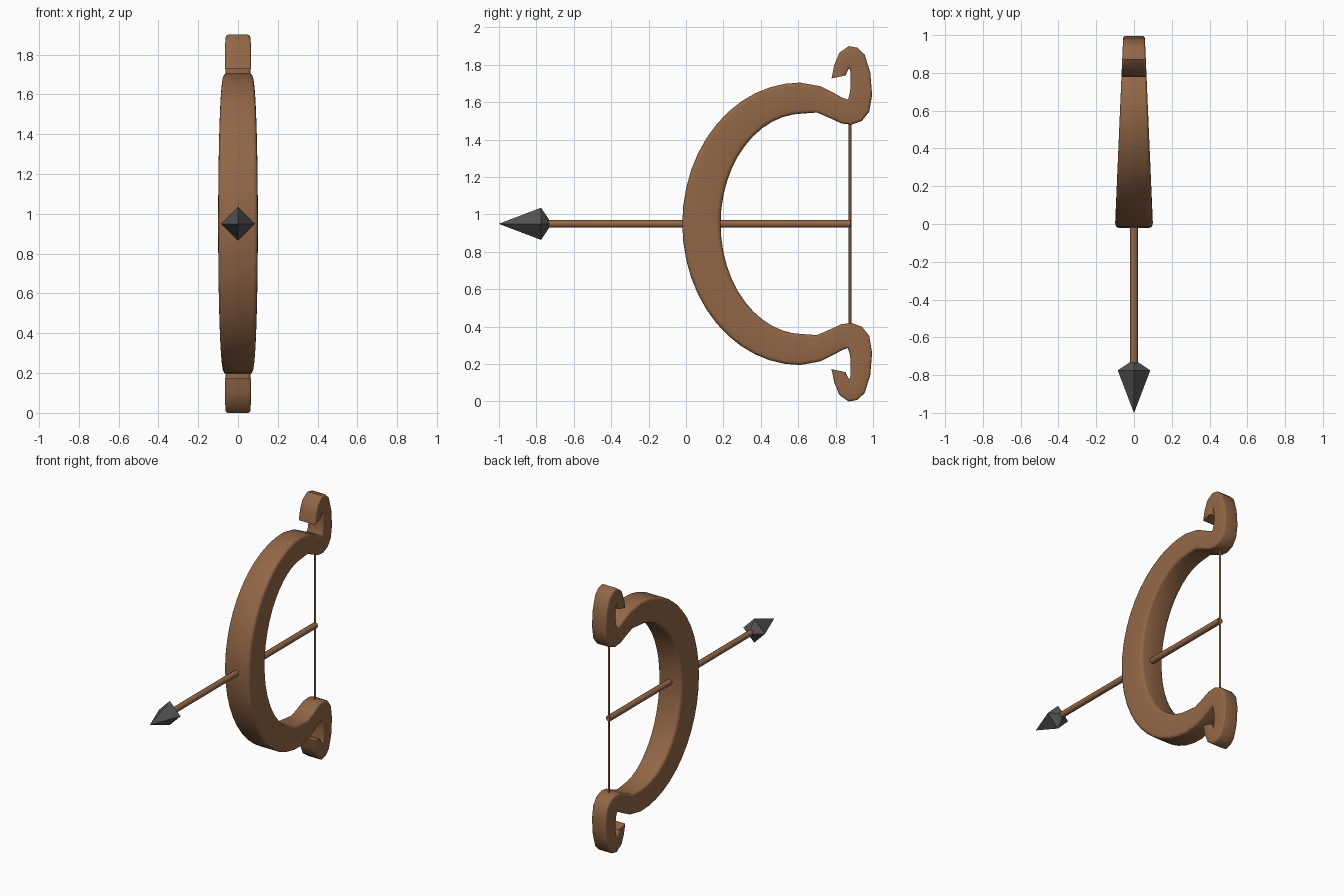
import bpy, bmesh, math
from mathutils import Vector

if "Cube" in bpy.data.objects:
    bpy.data.objects.remove(bpy.data.objects["Cube"])

MID = 0.95  # height of the arrow and of the mirror plane


def material(name, color):
    m = bpy.data.materials.new(name)
    m.diffuse_color = color
    m.use_nodes = True
    m.node_tree.nodes["Principled BSDF"].inputs["Base Color"].default_value = m.diffuse_color
    return m


wood = material("wood", (0.29, 0.135, 0.062, 1))
steel = material("steel", (0.09, 0.09, 0.09, 1))


def loft(name, rings, mat, smooth=None):
    """Skin a list of equal-sized rings and cap both ends."""
    bm = bmesh.new()
    loops = [[bm.verts.new(p) for p in ring] for ring in rings]
    n = len(loops[0])
    for a, b in zip(loops, loops[1:]):
        for i in range(n):
            bm.faces.new((a[i], a[(i + 1) % n], b[(i + 1) % n], b[i]))
    bm.faces.new(loops[0])
    bm.faces.new(loops[-1])
    bmesh.ops.recalc_face_normals(bm, faces=bm.faces)
    mesh = bpy.data.meshes.new(name)
    bm.to_mesh(mesh)
    bm.free()
    ob = bpy.data.objects.new(name, mesh)
    bpy.context.collection.objects.link(ob)
    mesh.materials.append(mat)
    if smooth:
        bpy.ops.object.select_all(action='DESELECT')
        ob.select_set(True)
        bpy.context.view_layer.objects.active = ob
        bpy.ops.object.shade_smooth_by_angle(angle=math.radians(smooth))
    return ob


def turned(name, axis, profile, sides, mat, smooth=None):
    """Rod along y or z from (position, radius) pairs."""
    rings = []
    for t, r in profile:
        ring = []
        for i in range(sides):
            a = math.tau * i / sides
            c, s = r * math.cos(a), r * math.sin(a)
            ring.append((c, t, MID + s) if axis == 'y' else (c, 0.877 + s, t))
        rings.append(ring)
    return loft(name, rings, mat, smooth)


# Bow: outer/inner rail pairs (y, z) of the upper limb, first the elliptical arc
pairs = []
for i in range(13):
    a = math.radians(90 * i / 12)
    c, s = math.cos(a), math.sin(a)
    pairs.append(((0.61 - 0.63 * c, MID + 0.755 * s), (0.63 - 0.445 * c, MID + 0.59 * s)))
# then the recurved tip curling into a hook
pairs += [
    ((0.72, 1.685), (0.70, 1.545)), ((0.79, 1.65), (0.77, 1.515)),
    ((0.835, 1.625), (0.83, 1.487)), ((0.865, 1.615), (0.885, 1.48)),
    ((0.869, 1.625), (0.94, 1.50)), ((0.875, 1.645), (0.98, 1.55)),
    ((0.88, 1.68), (0.995, 1.64)), ((0.88, 1.74), (0.985, 1.76)),
    ((0.878, 1.77), (0.955, 1.855)), ((0.872, 1.78), (0.915, 1.892)),
    ((0.868, 1.775), (0.87, 1.90)), ((0.863, 1.765), (0.82, 1.865)),
    ((0.858, 1.755), (0.793, 1.80)), ((0.853, 1.743), (0.778, 1.727))]
flip = lambda p: (p[0], 2 * MID - p[1])
path = [(flip(a), flip(b)) for a, b in reversed(pairs[1:])] + pairs

# Rounded-rectangle section: u across the rails, v across the width
section = []
for k, (su, sv) in enumerate(((1, 1), (-1, 1), (-1, -1), (1, -1))):
    for j in range(4):
        a = math.radians(90 * k + 30 * j)
        section.append((su * 0.76 + 0.24 * math.cos(a), sv * 0.8 + 0.2 * math.sin(a)))

rings = []
for a, b in path:
    a, b = Vector(a), Vector(b)
    mid, half = (a + b) / 2, (a - b) / 2
    ring = []
    for u, v in section:
        p = mid + half * u
        ring.append((v * (0.1 - 0.043 * p.x), p.x, p.y))
    rings.append(ring)
loft("bow_limbs", rings, wood, 40)

# String and arrow
turned("bow_string", 'z', [(0.40, 0.007), (1.50, 0.007)], 8, wood, 50)
turned("arrow_shaft", 'y', [(-0.75, 0.021), (0.88, 0.021)], 8, wood, 50)
turned("arrow_head", 'y', [(-1.0, 0.0005), (-0.775, 0.086), (-0.732, 0.022)], 4, steel)
